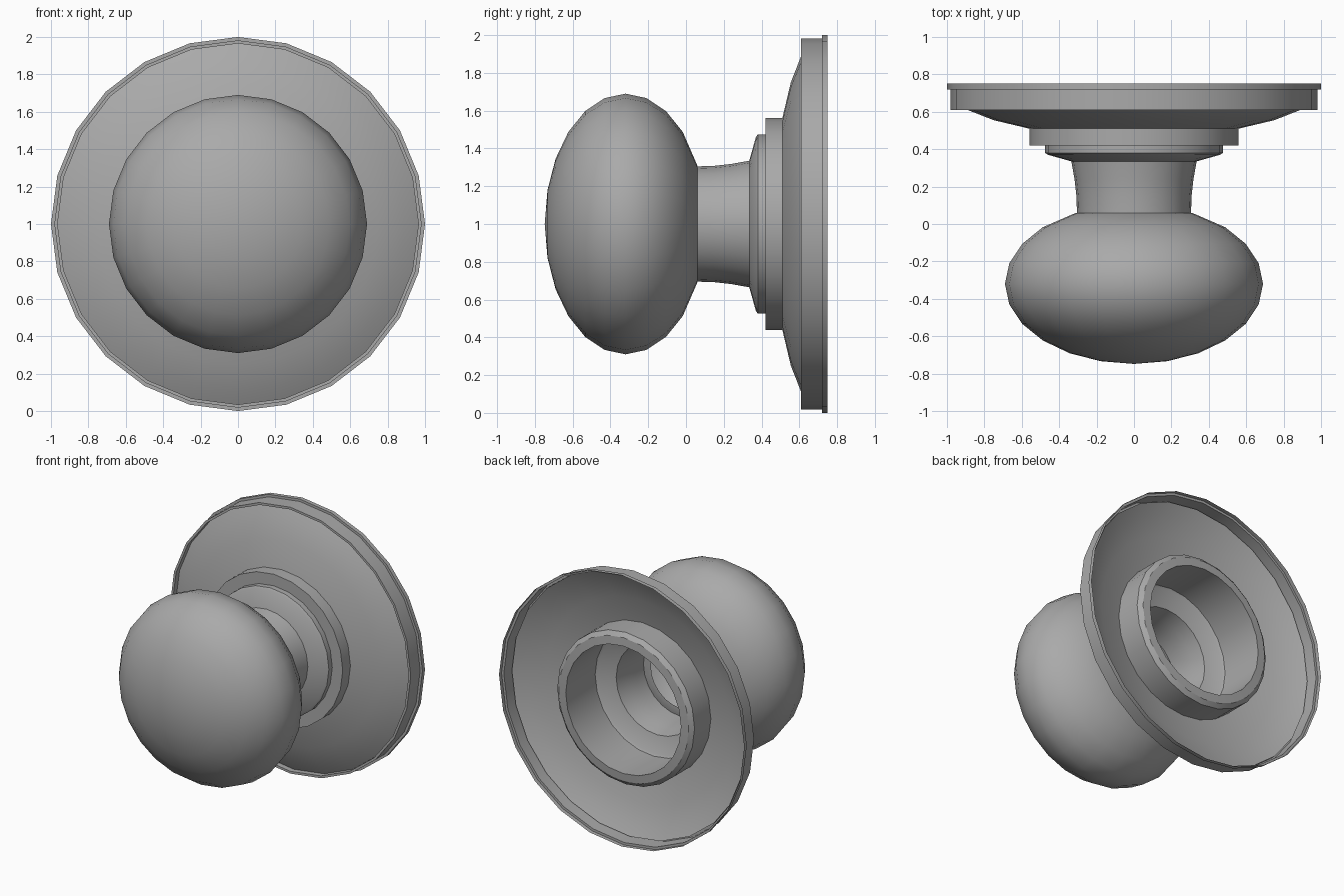
import bpy, bmesh, math

if "Cube" in bpy.data.objects:
    bpy.data.objects.remove(bpy.data.objects["Cube"])

SIDES = 24
metal = bpy.data.materials.new("plain grey")
metal.diffuse_color = (0.4, 0.4, 0.4, 1)
metal.use_nodes = True
metal.node_tree.nodes["Principled BSDF"].inputs["Base Color"].default_value = metal.diffuse_color


def lathe(name, profile):
    """Spin (radius, y) points around the y axis at height z = 1."""
    bm = bmesh.new()
    rings = []
    for r, y in profile:
        if r == 0:
            rings.append([bm.verts.new((0, y, 1))] * SIDES)
            continue
        rings.append([bm.verts.new((r * math.sin(2 * math.pi * i / SIDES), y,
                                    1 + r * math.cos(2 * math.pi * i / SIDES)))
                      for i in range(SIDES)])
    for a, b in zip(rings, rings[1:]):
        for i in range(SIDES):
            j = (i + 1) % SIDES
            quad = list(dict.fromkeys((a[i], a[j], b[j], b[i])))
            f = bm.faces.new(quad)
            f.smooth = True
    # outward side: profiles run from the back (+y) towards the front
    bmesh.ops.recalc_face_normals(bm, faces=bm.faces[:])
    mesh = bpy.data.meshes.new(name)
    bm.to_mesh(mesh)
    bm.free()
    mesh.materials.append(metal)
    mesh.set_sharp_from_angle(angle=math.radians(32))
    ob = bpy.data.objects.new(name, mesh)
    bpy.context.collection.objects.link(ob)
    return ob


# dished backplate with a stepped rim and raised lip, open at the back
lathe("backplate", [(1.0, 0.75), (1.0, 0.72), (0.982, 0.72), (0.982, 0.61),
                    (0.965, 0.61), (0.965, 0.65), (0.89, 0.61),
                    (0.75, 0.555), (0.56, 0.51)])

# collar ring that passes through the backplate
lathe("collar", [(0.475, 0.42), (0.56, 0.42), (0.56, 0.70),
                 (0.53, 0.725), (0.47, 0.73)])

# hollow neck: inner sleeve, sloped shoulder, waist
lathe("neck", [(0.47, 0.73), (0.475, 0.42), (0.475, 0.38), (0.46, 0.37),
               (0.335, 0.335), (0.318, 0.24), (0.308, 0.15), (0.305, 0.06)])

# flattened round knob with an opening into the neck
knob = [(0.245, 0.06), (0.31, 0.06)]
for deg in (45, 60, 75, 90, 105, 120, 135, 150, 165, 180):
    t = math.radians(deg)
    r = 0.0 if deg == 180 else 0.69 * math.sin(t)
    knob.append((r, -0.32 + 0.428 * math.cos(t)))
lathe("knob", knob)
